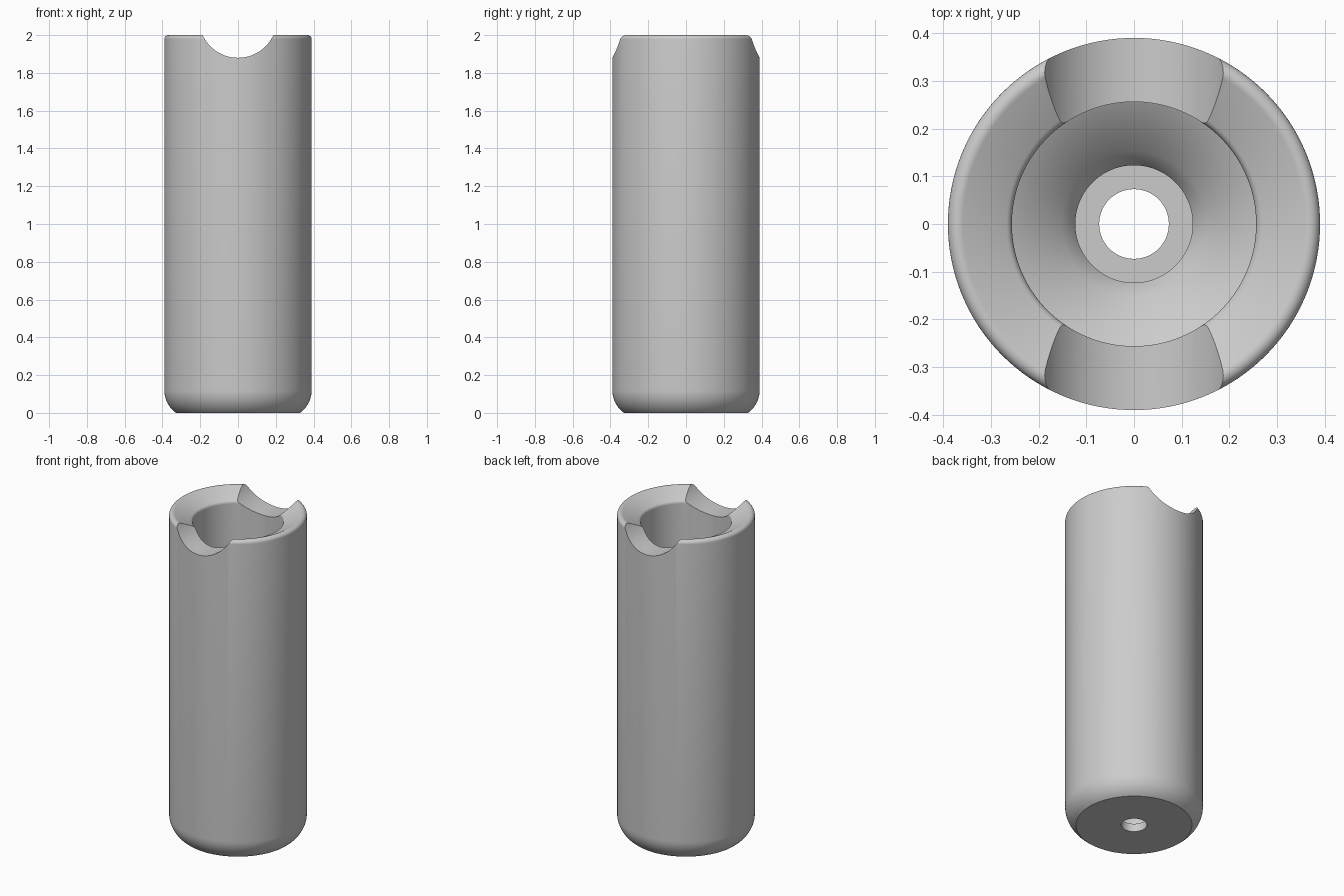
import bpy, bmesh, math

if "Cube" in bpy.data.objects:
    bpy.data.objects.remove(bpy.data.objects["Cube"])

SEGMENTS = 128


def arc(cx, cz, radius, start, end, steps):
    """Points on a circular arc in the (radius, height) plane, angles in degrees."""
    return [(cx + radius * math.cos(math.radians(start + (end - start) * i / steps)),
             cz + radius * math.sin(math.radians(start + (end - start) * i / steps)))
            for i in range(steps + 1)]


def lathe(name, profile):
    """Revolve a closed (radius, height) profile about the z axis."""
    bm = bmesh.new()
    rings = []
    for s in range(SEGMENTS):
        a = 2 * math.pi * s / SEGMENTS
        rings.append([bm.verts.new((r * math.cos(a), r * math.sin(a), z)) for r, z in profile])
    n = len(profile)
    for s in range(SEGMENTS):
        here, after = rings[s], rings[(s + 1) % SEGMENTS]
        for i in range(n):
            j = (i + 1) % n
            bm.faces.new((here[i], after[i], after[j], here[j]))
    bmesh.ops.recalc_face_normals(bm, faces=bm.faces)
    mesh = bpy.data.meshes.new(name)
    bm.to_mesh(mesh)
    bm.free()
    obj = bpy.data.objects.new(name, mesh)
    bpy.context.collection.objects.link(obj)
    return obj


# Outer wall, rounded foot and lip, dished rim, stepped bore
profile = [(0.073, 0.0)]
profile += arc(0.243, 0.12, 0.147, -54.7, 0, 10)       # rounded foot
profile += arc(0.368, 1.978, 0.022, 0, 115, 8)         # rounded outer lip
profile += arc(0.276, 1.933, 0.020, 115, 180, 6)       # rounded bore mouth
profile += [(0.256, 0.42), (0.152, 0.36),              # bore and its conical floor
            (0.123, 0.31), (0.123, 0.05),              # countersink and small bore
            (0.073, 0.05)]                             # ledge above the through hole
sleeve = lathe("sleeve", profile)

# Round notch across the rim, front to back
bpy.ops.mesh.primitive_cylinder_add(vertices=128, radius=0.206, depth=1.2,
                                    location=(0, 0, 2.086),
                                    rotation=(math.pi / 2, 0, 0))
cutter = bpy.context.object
cutter.name = "notch_cutter"
cutter.hide_render = True

bpy.ops.object.select_all(action='DESELECT')
sleeve.select_set(True)
bpy.context.view_layer.objects.active = sleeve
cut = sleeve.modifiers.new("rim_notch", 'BOOLEAN')
cut.operation = 'DIFFERENCE'
cut.solver = 'EXACT'
cut.object = cutter
bpy.ops.object.modifier_apply(modifier=cut.name)
bpy.data.objects.remove(cutter, do_unlink=True)

# Plain grey finish
grey = bpy.data.materials.new("plain grey")
grey.diffuse_color = (0.6, 0.6, 0.6, 1)
grey.use_nodes = True
grey.node_tree.nodes["Principled BSDF"].inputs["Base Color"].default_value = grey.diffuse_color
sleeve.data.materials.clear()
sleeve.data.materials.append(grey)
for p in sleeve.data.polygons:
    p.material_index = 0
bpy.ops.object.shade_smooth_by_angle(angle=math.radians(30))
